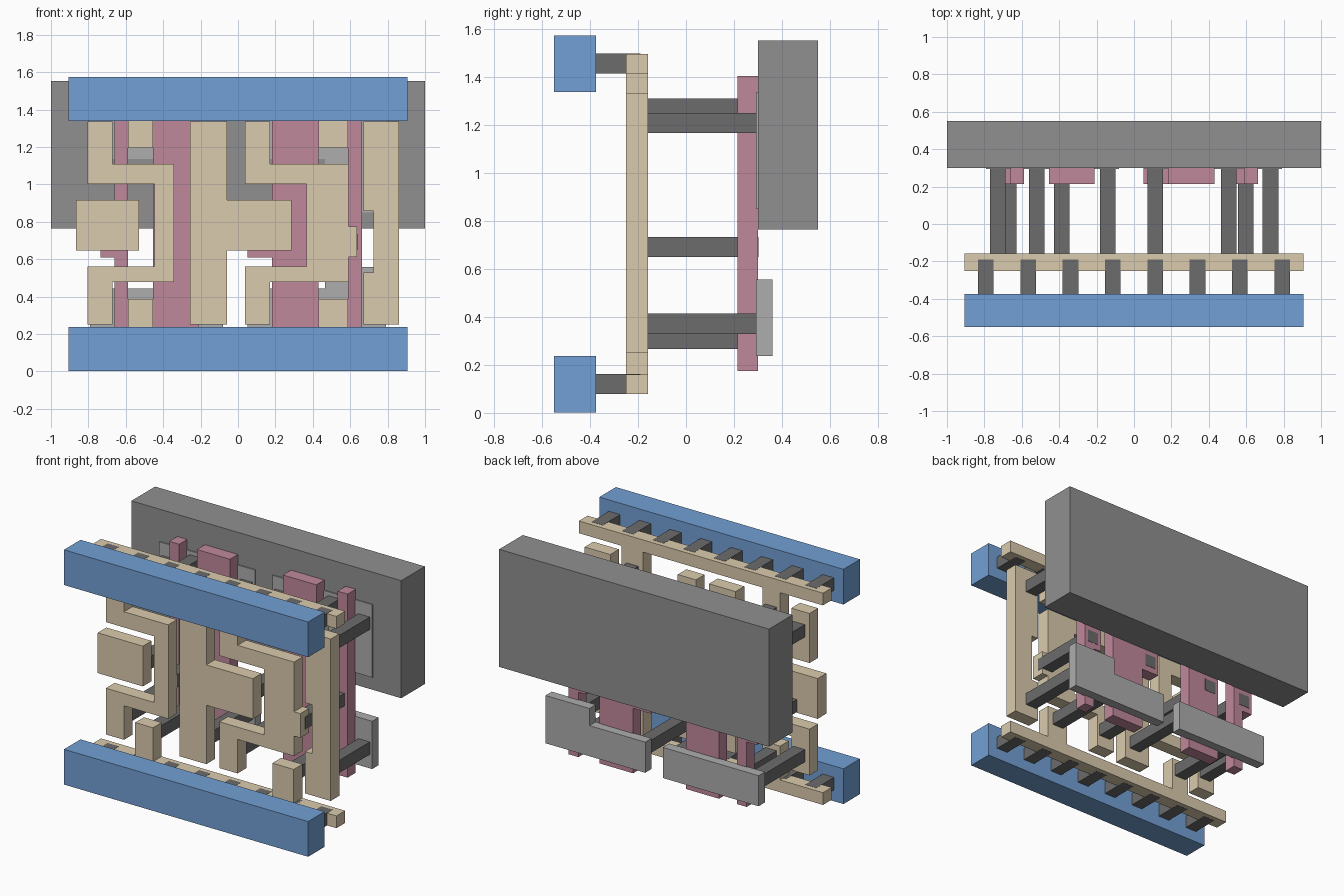
import bpy, bmesh


def material(name, rgb):
    m = bpy.data.materials.new(name)
    m.diffuse_color = (*rgb, 1)
    return m


BLUE = material("upper_metal_blue", (0.17, 0.35, 0.66))
TAN = material("local_metal_tan", (0.71, 0.60, 0.42))
PINK = material("gate_pink", (0.53, 0.25, 0.33))
DARK = material("plug_dark_grey", (0.15, 0.15, 0.15))
LIGHT = material("diffusion_light_grey", (0.42, 0.42, 0.42))
GREY = material("well_grey", (0.28, 0.28, 0.28))


def prism(name, outline, y0, y1, mat):
    """Extrude an (x, z) outline from y0 back to y1."""
    bm = bmesh.new()
    face = bm.faces.new([bm.verts.new((x, y0, z)) for x, z in outline])
    ext = bmesh.ops.extrude_face_region(bm, geom=[face])["geom"]
    moved = [v for v in ext if isinstance(v, bmesh.types.BMVert)]
    bmesh.ops.translate(bm, verts=moved, vec=(0, y1 - y0, 0))
    bmesh.ops.recalc_face_normals(bm, faces=bm.faces)
    mesh = bpy.data.meshes.new(name)
    bm.to_mesh(mesh)
    bm.free()
    mesh.materials.append(mat)
    ob = bpy.data.objects.new(name, mesh)
    bpy.context.collection.objects.link(ob)
    return ob


def rect(x0, x1, z0, z1):
    return [(x0, z0), (x1, z0), (x1, z1), (x0, z1)]


def plug(name, x, z, y0, y1, h=0.042):
    prism(name, rect(x - h, x + h, z - h, z + h), y0, y1, DARK)


Z_RAILS = {"bottom": 0.12, "top": 1.457}
LOCAL = (-0.25, -0.158)
GATE = (0.215, 0.30)
DIFF = (0.293, 0.36)

# Back slab
prism("well_slab", rect(-1, 1, 0.765, 1.553), 0.30, 0.55, GREY)

# Power rails, the tan strips behind them and the row of joining vias
for side, zc in Z_RAILS.items():
    prism(f"{side}_power_rail", rect(-0.905, 0.905, zc - 0.118, zc + 0.118), -0.55, -0.375, BLUE)
    prism(f"{side}_local_strip", rect(-0.905, 0.905, zc - 0.041, zc + 0.041), *LOCAL, TAN)
    for i in range(8):
        plug(f"{side}_rail_via", (i - 3.5) * 0.2263, zc, -0.38, -0.19)

# Stubs reaching inward from the tan strips
for x0, x1 in ((-0.587, -0.455), (0.43, 0.588)):
    prism("bottom_strip_stub", rect(x0, x1, 0.155, 0.388), *LOCAL, TAN)
    prism("top_strip_stub", rect(x0, x1, 1.195, 1.42), *LOCAL, TAN)

# Local interconnect
prism("input_pad", rect(-0.865, -0.53, 0.645, 0.915), *LOCAL, TAN)
prism("left_bracket", [
    (-0.805, 0.25), (-0.67, 0.25), (-0.67, 0.478), (-0.342, 0.478), (-0.342, 1.108), (-0.67, 1.108),
    (-0.67, 1.335), (-0.805, 1.335), (-0.805, 1.003), (-0.447, 1.003), (-0.447, 0.56), (-0.805, 0.56)],
    *LOCAL, TAN)
prism("middle_tee", [
    (-0.257, 0.25), (-0.06, 0.25), (-0.06, 0.645), (0.285, 0.645), (0.285, 0.915), (-0.06, 0.915),
    (-0.06, 1.335), (-0.257, 1.335)], *LOCAL, TAN)
prism("right_bracket", [
    (0.037, 0.25), (0.172, 0.25), (0.172, 0.478), (0.59, 0.478), (0.59, 0.612), (0.637, 0.612),
    (0.637, 0.775), (0.59, 0.775), (0.59, 1.108), (0.172, 1.108), (0.172, 1.335), (0.037, 1.335),
    (0.037, 1.003), (0.366, 1.003), (0.366, 0.56), (0.037, 0.56)], *LOCAL, TAN)
prism("output_column", [
    (0.672, 0.25), (0.862, 0.25), (0.862, 1.335), (0.672, 1.335), (0.672, 0.858), (0.725, 0.858),
    (0.725, 0.53), (0.672, 0.53)], *LOCAL, TAN)

# Gate strips, most with a contact pad sticking out to the left
for x0, x1, pad in ((-0.66, -0.587, -0.735), (-0.455, -0.21, None),
                    (0.182, 0.43, 0.05), (0.588, 0.662, 0.53)):
    outline = rect(x0, x1, 0.175, 1.405)
    if pad is not None:
        outline += [(x0, 0.772), (pad, 0.772), (pad, 0.61), (x0, 0.61)]
    prism("gate_strip", outline, *GATE, PINK)

# Diffusion plates, the right-hand pair stepped
prism("lower_left_diffusion", rect(-0.79, -0.08, 0.237, 0.442), *DIFF, LIGHT)
prism("upper_left_diffusion", rect(-0.79, -0.08, 1.135, 1.338), *DIFF, LIGHT)
prism("lower_right_diffusion", [
    (0.05, 0.237), (0.79, 0.237), (0.79, 0.557), (0.464, 0.557), (0.464, 0.442), (0.05, 0.442)],
    *DIFF, LIGHT)
prism("upper_right_diffusion", [
    (0.05, 1.338), (0.05, 1.135), (0.464, 1.135), (0.464, 0.85), (0.79, 0.85), (0.79, 1.338)],
    *DIFF, LIGHT)

# Contact plugs from interconnect to gates and diffusion
for x in (-0.67, -0.387, 0.113, 0.597):
    plug("gate_contact", x, 0.692, -0.2, 0.302)
for x in (-0.728, -0.14, 0.113, 0.73):
    for z in (0.372, 1.209):
        plug("signal_contact", x, z, -0.2, 0.30)
for x in (-0.52, 0.506):
    for z in (0.308, 1.27):
        plug("supply_contact", x, z, -0.2, 0.30)
